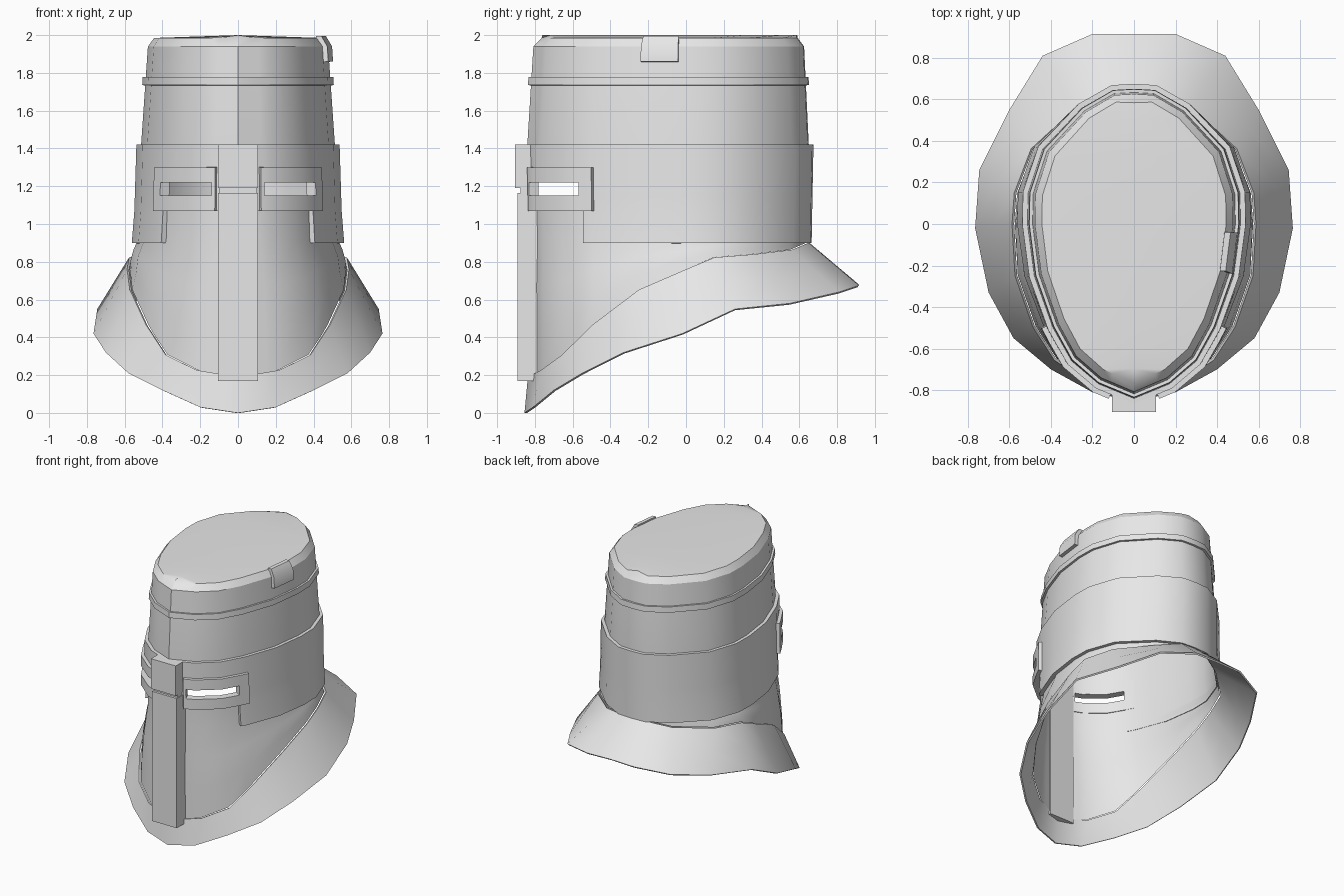
import bpy
from mathutils import Vector

cube = bpy.data.objects.get("Cube")
if cube:
    bpy.data.objects.remove(cube, do_unlink=True)

steel = bpy.data.materials.new("plain_steel")
steel.use_nodes = True
GREY = (0.8, 0.8, 0.8, 1)
steel.diffuse_color = GREY
steel.node_tree.nodes["Principled BSDF"].inputs["Base Color"].default_value = GREY

# Half outline of the helmet, from the front ridge round to the back
OUTLINE = [(0, -.84), (.17, -.77), (.30, -.66), (.39, -.50), (.48, -.25), (.513, 0),
           (.51, .15), (.44, .36), (.25, .56), (.10, .645), (0, .65)]
# Outer edge of the neck flare, matching the outline point by point
FLARE = [(0, -.855, 0), (.20, -.81, .03), (.40, -.70, .12), (.58, -.55, .21),
         (.70, -.33, .32), (.765, -.02, .42), (.745, .26, .55), (.60, .55, .58),
         (.44, .81, .64), (.20, .915, .675), (0, .915, .68)]
# Height, width scale, depth scale
SCALE = [(.17, 1.26, .98), (.33, 1.24, .98), (.6, 1.19, .985), (.75, 1.12, .985),
         (.84, 1.10, .985), (.92, 1.03, .985), (1.42, 1, 1), (1.94, .93, .962),
         (1.985, .865, .91), (2.0, 0, .905)]
# Depth and height of the seam between bowl and flare
SEAM = [(-.82, .19), (-.63, .33), (-.37, .6), (-.07, .73), (.19, .84), (.52, .84), (.62, .9)]
TOP = 1.985


def table(rows, key):
    """Linear lookup in a table sorted by its first column."""
    if key <= rows[0][0]:
        return rows[0][1:]
    for a, b in zip(rows, rows[1:]):
        if key <= b[0]:
            t = (key - a[0]) / (b[0] - a[0])
            return [p + (q - p) * t for p, q in zip(a[1:], b[1:])]
    return rows[-1][1:]


def along(points, u):
    """Point at position u on a half outline, mirrored past either end."""
    last = len(points) - 1
    flip = u < 0 or u > last
    u = abs(u) if u < 0 else (2 * last - u if u > last else u)
    i = min(int(u), last - 1)
    p = Vector(points[i]).lerp(Vector(points[i + 1]), u - i)
    if flip:
        p.x = -p.x
    return p


def surface(u, z, off=0):
    """Point on the helmet wall, pushed outward by off."""
    sx, sy = table(SCALE, z)
    p = along(OUTLINE, u)
    d = along(OUTLINE, u + .02) - along(OUTLINE, u - .02)
    n = Vector((d.y, -d.x)).normalized()
    lift = off * .4 if z > 1.95 else 0
    return (p.x * sx + n.x * off, p.y * sy + n.y * off, z + lift)


def seam(u):
    return table(SEAM, along(OUTLINE, u).y)[0]


def finish(obj):
    obj.data.materials.append(steel)
    bpy.ops.object.select_all(action='DESELECT')
    obj.select_set(True)
    bpy.context.view_layer.objects.active = obj
    if obj.modifiers:
        bpy.ops.object.convert(target='MESH')
    bpy.ops.object.shade_smooth_by_angle(angle=.55)


def sheet(name, us, rows, point, skip=None, thick=0, mirror=True):
    """Grid of faces over us and rows, with some cells left open."""
    verts = [point(u, r) for r in rows for u in us]
    n = len(us)
    faces = []
    for j in range(len(rows) - 1):
        for i in range(n - 1):
            if skip and skip((us[i] + us[i + 1]) / 2, (rows[j] + rows[j + 1]) / 2):
                continue
            a = j * n + i
            faces.append((a, a + 1, a + 1 + n, a + n))
    mesh = bpy.data.meshes.new(name)
    mesh.from_pydata(verts, [], faces)
    obj = bpy.data.objects.new(name, mesh)
    bpy.context.collection.objects.link(obj)
    if mirror:
        obj.modifiers.new("mirror", 'MIRROR').merge_threshold = .002
    weld = obj.modifiers.new("weld", 'WELD')
    weld.merge_threshold = .0005
    if thick:
        sol = obj.modifiers.new("solidify", 'SOLIDIFY')
        sol.thickness = thick
        sol.offset = -1
        sol.use_even_offset = True
    finish(obj)
    return obj


def box(name, x, y0, y1, z0, z1):
    bpy.ops.mesh.primitive_cube_add(size=1, location=(0, (y0 + y1) / 2, (z0 + z1) / 2))
    obj = bpy.context.object
    obj.name = name
    obj.scale = (2 * x, y1 - y0, z1 - z0)
    bpy.ops.object.transform_apply(location=False, rotation=False, scale=True)
    finish(obj)


def in_slit(u, z):
    return .7 < u < 2.7 and 1.15 < z < 1.22


WHOLE = list(range(len(OUTLINE)))
SLIT = [.7, 2.7]

# Bowl: rows below the waist spread from the slanting seam up to the waist
WAIST = .92


def bowl_point(u, r):
    if r < WAIST:
        low = seam(u)
        r = low + (WAIST - low) * r / WAIST
    return surface(u, r)


sheet("helmet_bowl", sorted(WHOLE + SLIT),
      [0, .3, .6, WAIST, 1.15, 1.22, 1.42, 1.75, 1.94, TOP, 2.0], bowl_point, in_slit)

# Visor plate, cut away below the eyes
sheet("visor_plate", sorted(WHOLE + SLIT + [2.75]), [.9, 1.07, 1.15, 1.22, 1.42],
      lambda u, z: surface(u, z, .025),
      lambda u, z: in_slit(u, z) or (u < 2.75 and z < 1.07), .03)

# Raised frames round the eye slits
sheet("eye_frame", [.6, .7, 1, 2, 2.7, 3.05], [1.07, 1.15, 1.22, 1.30],
      lambda u, z: surface(u, z, .05), in_slit, .055)

# Band under the crown
sheet("crown_band", WHOLE, [1.735, 1.778], lambda u, z: surface(u, z, .016), None, .02)

# Neck flare, from its outer edge up to the seam


def flare_point(u, t):
    return Vector(along(FLARE, u)).lerp(Vector(surface(u, seam(u), .014)), t)


sheet("neck_flare", WHOLE, [0, .5, 1], flare_point, None, .012)

# Nose bar with a shallow groove level with the slits
box("nose_bar_lower", .105, -.893, -.78, .17, 1.165)
box("nose_bar_bridge", .10, -.875, -.78, 1.165, 1.19)
box("nose_bar_upper", .105, -.905, -.78, 1.19, 1.42)

# Small clip folded over the crown edge on one side
sheet("crown_clip", [4.02, 4.4, 4.84], [1.86, 1.94, TOP, 1.986],
      lambda u, z: surface(u, z, .026), None, .028, mirror=False)
